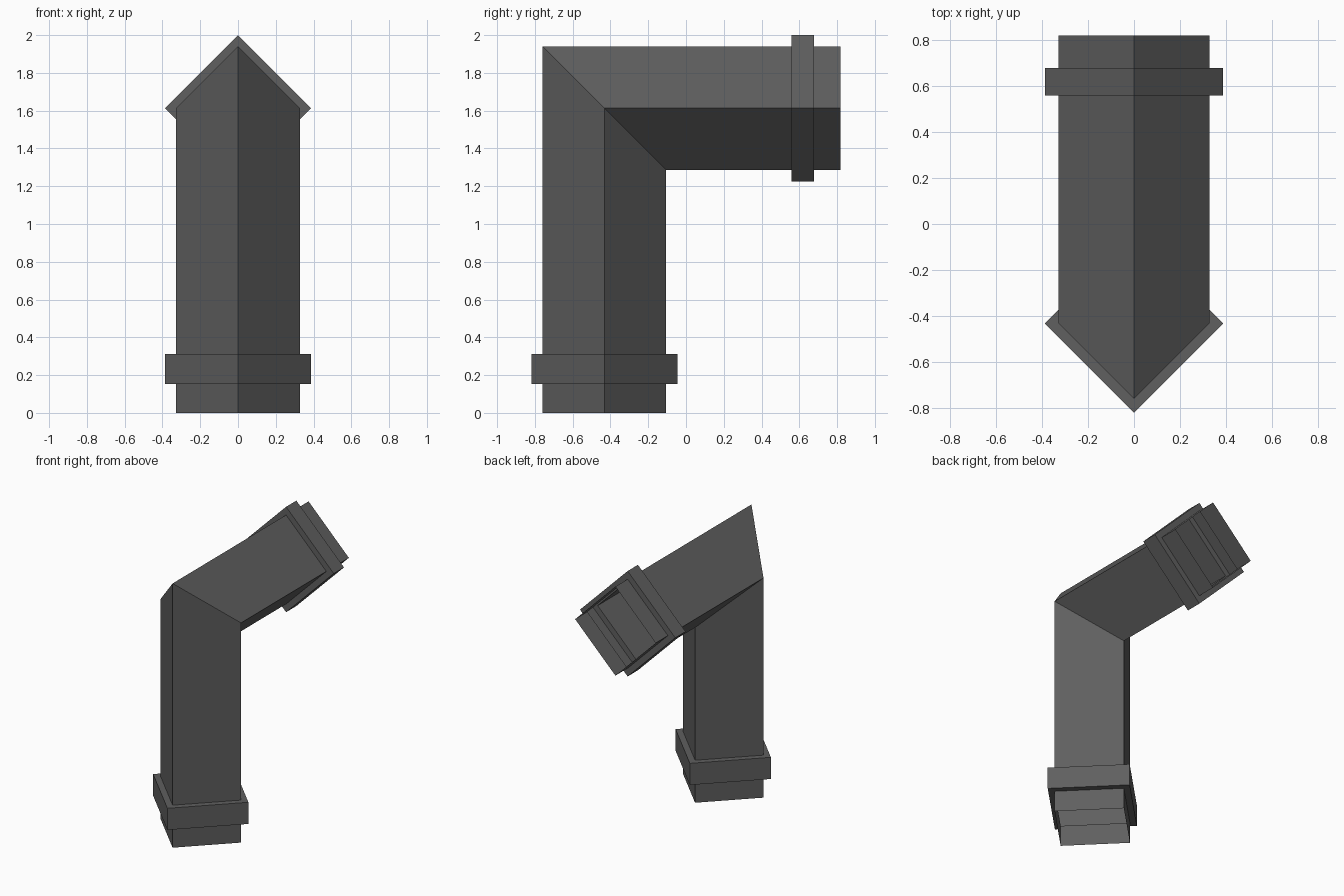
import bpy, bmesh

if "Cube" in bpy.data.objects:
    bpy.data.objects.remove(bpy.data.objects["Cube"])

AXIS_Y, AXIS_Z = -0.432, 1.613   # centre line of the upright and of the horizontal arm
PIPE_R, BAND_R = 0.327, 0.387    # corner radius of the diamond section

mat = bpy.data.materials.new("dark grey metal")
mat.diffuse_color = (0.115, 0.115, 0.115, 1)
mat.use_nodes = True
mat.node_tree.nodes["Principled BSDF"].inputs["Base Color"].default_value = mat.diffuse_color


def diamond(r):
    return [(r, 0), (0, r), (-r, 0), (0, -r)]


def upright(z, r):
    return [(s, AXIS_Y + t, z) for s, t in diamond(r)]


def arm(y, r):
    return [(s, y, AXIS_Z - t) for s, t in diamond(r)]


def collar(section, a, b):
    """Raised band: step out at a, step back in at b."""
    return [section(a, PIPE_R), section(a, BAND_R), section(b, BAND_R), section(b, PIPE_R)]


# open-ended diamond pipe: upright, mitred corner, arm
rings = [upright(0, PIPE_R)]
rings += collar(upright, 0.153, 0.312)
rings.append([(s, AXIS_Y + t, AXIS_Z - t) for s, t in diamond(PIPE_R)])
rings += collar(arm, 0.558, 0.677)
rings.append(arm(0.819, PIPE_R))

bm = bmesh.new()
loops = [[bm.verts.new(p) for p in ring] for ring in rings]
for lo, hi in zip(loops, loops[1:]):
    for j in range(4):
        k = (j + 1) % 4
        bm.faces.new((lo[j], lo[k], hi[k], hi[j]))

mesh = bpy.data.meshes.new("elbow_pipe")
bm.to_mesh(mesh)
bm.free()
mesh.materials.append(mat)
bpy.context.collection.objects.link(bpy.data.objects.new("elbow_pipe", mesh))
